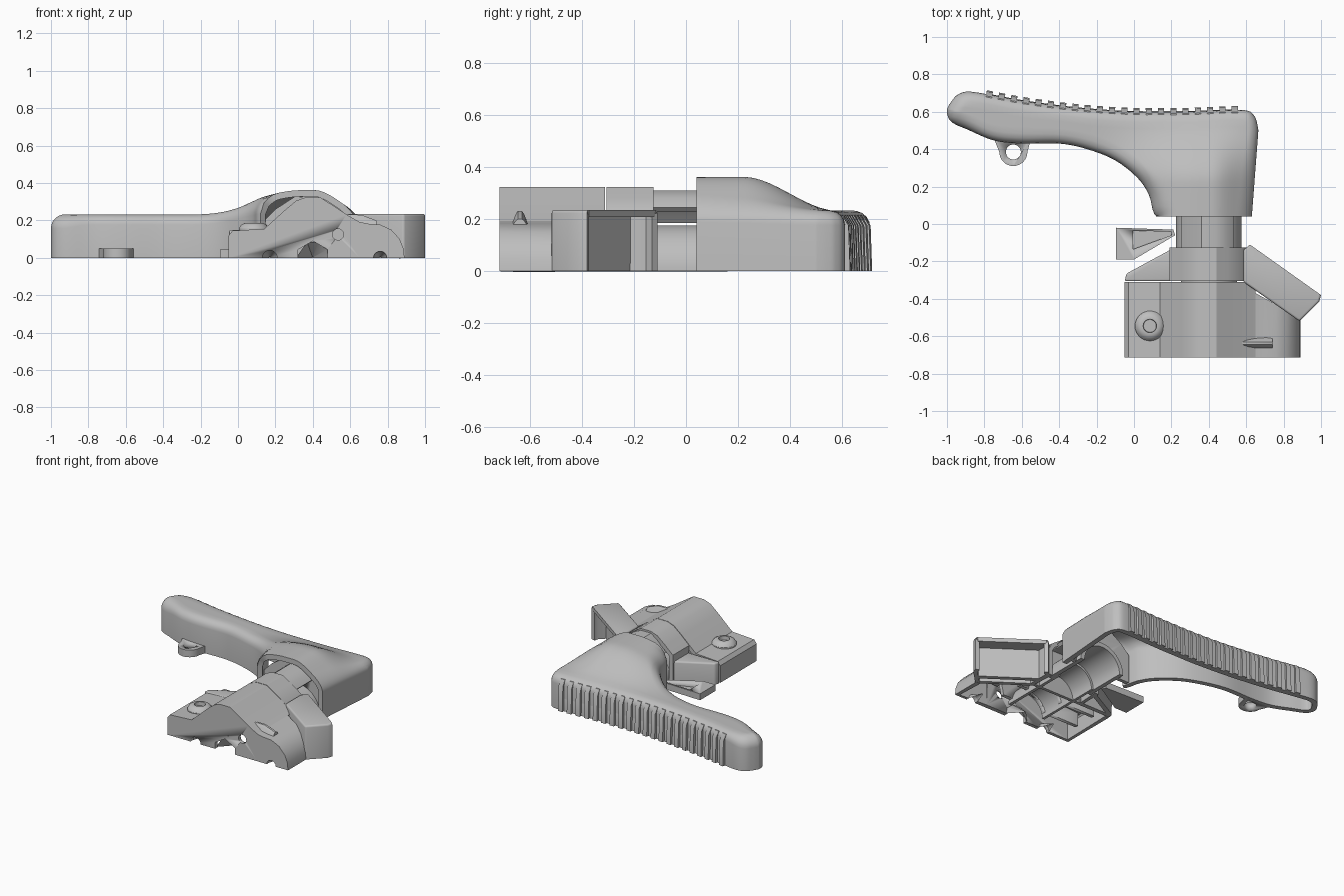
import bpy, bmesh, math
from mathutils import Vector
from mathutils.geometry import intersect_point_line

cube = bpy.data.objects.get("Cube")
if cube:
    bpy.data.objects.remove(cube)

grey = bpy.data.materials.new("plain grey")
grey.use_nodes = True
COLOUR = (0.52, 0.52, 0.52, 1)
grey.diffuse_color = COLOUR
for node in grey.node_tree.nodes:
    if node.type == 'BSDF_PRINCIPLED':
        node.inputs["Base Color"].default_value = COLOUR


def finish(name, bm, wall=0, bevel=0):
    """Turn a bmesh into an object, optionally bevelled and hollowed."""
    bmesh.ops.remove_doubles(bm, verts=bm.verts, dist=1e-5)
    bmesh.ops.recalc_face_normals(bm, faces=bm.faces)
    mesh = bpy.data.meshes.new(name)
    bm.to_mesh(mesh)
    bm.free()
    mesh.materials.append(grey)
    ob = bpy.data.objects.new(name, mesh)
    bpy.context.collection.objects.link(ob)
    if bevel:
        m = ob.modifiers.new("Round", 'BEVEL')
        m.width, m.segments, m.limit_method = bevel, 3, 'ANGLE'
    if wall:
        m = ob.modifiers.new("Wall", 'SOLIDIFY')
        m.thickness, m.offset = wall, -1
    bpy.context.view_layer.objects.active = ob
    bpy.ops.object.select_all(action='DESELECT')
    ob.select_set(True)
    for m in list(ob.modifiers):
        bpy.ops.object.modifier_apply(modifier=m.name)
    bpy.ops.object.shade_smooth_by_angle(angle=math.radians(32))
    return ob


def loft(name, sections, loop=True, caps=(True, True)):
    """Skin a row of matching cross-sections."""
    bm = bmesh.new()
    rows = [[bm.verts.new(p) for p in s] for s in sections]
    n = len(rows[0])
    for a, b in zip(rows, rows[1:]):
        for i in range(n if loop else n - 1):
            j = (i + 1) % n
            bm.faces.new((a[i], a[j], b[j], b[i]))
    for row, cap in zip((rows[0], rows[-1]), caps):
        if cap:
            bm.faces.new(row)
    return finish(name, bm)


def along_y(name, profile, y0, y1):
    return loft(name, [[(x, y, z) for x, z in profile] for y in (y0, y1)])


def shell(name, profile, y0, y1, front=False, slant=0.0, wall=0.03, bevel=0.0):
    """Hollow cover with an open underside; its rear edge may run at a slant."""
    bm = bmesh.new()
    rows = [[bm.verts.new((x, y0, z)) for x, z in profile],
            [bm.verts.new((x, y1 + slant * (x - profile[0][0]), z)) for x, z in profile]]
    for i in range(len(profile) - 1):
        bm.faces.new((rows[0][i], rows[0][i + 1], rows[1][i + 1], rows[1][i]))
    if front:
        bm.faces.new(rows[0] + [bm.verts.new((profile[k][0], y0, 0)) for k in (-1, 0)])
    return finish(name, bm, wall, bevel)


def tub(name, outline, height, skip=(), wall=0.03, bevel=0.02):
    """Upside-down tray: a top and side walls, without the skipped sides."""
    bm = bmesh.new()
    low = [bm.verts.new((x, y, 0)) for x, y in outline]
    top = [bm.verts.new((x, y, height)) for x, y in outline]
    bm.faces.new(top)
    for i in range(len(low)):
        j = (i + 1) % len(low)
        if i not in skip:
            bm.faces.new((low[i], low[j], top[j], top[i]))
    return finish(name, bm, wall, bevel)


def circle(cx, cy, r, n=32, start=0.0, turn=2 * math.pi):
    return [(cx + r * math.cos(start + turn * i / n), cy + r * math.sin(start + turn * i / n))
            for i in range(n)]


def cut(ob, cutter):
    m = ob.modifiers.new("Cut", 'BOOLEAN')
    m.object, m.operation, m.solver = cutter, 'DIFFERENCE', 'EXACT'
    bpy.context.view_layer.objects.active = ob
    bpy.ops.object.modifier_apply(modifier=m.name)
    bpy.data.objects.remove(cutter)


def flat(outline, z):
    return [(x, y, z) for x, y in outline]


def smooth(a, b, t):
    t = max(0, min(1, (t - a) / (b - a)))
    return t * t * (3 - 2 * t)


# Handle: front and back edge points of each station
STATIONS = [Vector(s) for s in (
    (-1, .59, -1, .615), (-.985, .555, -.98, .65), (-.95, .53, -.945, .69),
    (-.89, .505, -.89, .708), (-.75, .447, -.79, .695), (-.6, .43, -.6, .66),
    (-.4, .43, -.4, .632), (-.25, .4, -.25, .616), (-.1, .34, -.1, .605),
    (.02, .245, .03, .6), (.08, .155, .09, .6), (.12, .04, .14, .6),
    (.24, .04, .25, .6), (.36, .04, .36, .603), (.48, .04, .52, .61),
    (.55, .04, .61, .605), (.6, .04, .645, .575), (.62, .04, .658, .54), (.63, .04, .665, .5))]
path = []
for k in range(len(STATIONS) - 1):
    p0, p1 = STATIONS[max(k - 1, 0)], STATIONS[k]
    p2, p3 = STATIONS[k + 1], STATIONS[min(k + 2, len(STATIONS) - 1)]
    for i in range(5):
        t = i / 5
        q = (2 * p1 + (p2 - p0) * t + (2 * p0 - 5 * p1 + 4 * p2 - p3) * t * t
             + (3 * p1 - p0 - 3 * p2 + p3) * t ** 3) / 2
        q[1] = max(q[1], .04)
        path.append(q)
path.append(STATIONS[-1])
back_edge = [Vector((q[2], q[3])) for q in path]
front_edge = [Vector((q[0], q[1])) for q in path if q[1] > .0401]
rim = [Vector((.12, .04))] + front_edge[::-1] + back_edge + [Vector((.63, .04))]


def rim_distance(p):
    best = 9
    for a, b in zip(rim, rim[1:]):
        t = intersect_point_line(p, a, b)[1]
        best = min(best, (p - a.lerp(b, max(0, min(1, t)))).length)
    return best


def handle_point(x, y):
    rise_x = smooth(-.25, .34, x) * (1 - .95 * smooth(.41, .68, x))
    rise = rise_x * (1 - smooth(.22, .58, y))
    r = .055 + .045 * rise + .02 * smooth(-.8, -.95, x)
    d = min(rim_distance(Vector((x, y))), r)
    return (x, y, .232 + .13 * rise - r + math.sqrt(max(0, r * r - (r - d) ** 2)))


EDGE = (0, .004, .014, .03, .055, .09)
bm = bmesh.new()
rows = []
for q in path:
    f, b = Vector((q[0], q[1])), Vector((q[2], q[3]))
    length = (b - f).length
    e = [min(d / length, .4 * d / .09) for d in EDGE]
    ts = e + [e[-1] + (1 - 2 * e[-1]) * i / 12 for i in range(1, 12)] + [1 - d for d in e[::-1]]
    rows.append([bm.verts.new(handle_point(*f.lerp(b, t))) for t in ts])
for a, b in zip(rows, rows[1:]):
    for i in range(len(a) - 1):
        bm.faces.new((a[i], a[i + 1], b[i + 1], b[i]))
sides = [e for e in bm.edges if e.is_boundary and any(v.co.y > .0401 for v in e.verts)]
for v in bmesh.ops.extrude_edge_only(bm, edges=sides)["geom"]:
    if isinstance(v, bmesh.types.BMVert):
        v.co.z = 0
finish("handle_shell", bm, wall=.035)

# Ribbed grip strip swept along the back edge with even teeth
TEETH = 21
sections = []
for i in range(TEETH):
    for s, out in ((i, .02), (i + .5, .02), (i + .5, .003), (i + 1, .003)):
        x = -.79 + 1.345 * s / (TEETH - .5)
        a, b = next(ab for ab in zip(back_edge, back_edge[1:]) if ab[0].x <= x <= ab[1].x)
        p = a.lerp(b, (x - a.x) / (b.x - a.x))
        n = Vector((a.y - b.y, b.x - a.x)).normalized()
        sections.append([(p.x + n.x * o, p.y + n.y * o, z) for o, z in
                         ((-.02, 0), (out, 0), (out - .006, .175), (out - .03, .215), (-.035, .215))])
loft("grip_ribs", sections[:-2])

# Lanyard lug under the handle
lug = [(-.55, .46), (-.75, .46)] + circle(-.645, .385, .075, 16, math.pi, math.pi) + [(-.57, .385)]
lug_ob = loft("lanyard_lug", [flat(lug, 0), flat(lug, .05)])
hole = circle(-.645, .385, .04)
cut(lug_ob, loft("lug_hole", [flat(hole, -.1), flat(hole, .1)]))

# Neck tube, the arch above it, and the wall closing the handle's mouth
half = circle(.4, 0, .175, 32, math.pi, -math.pi) + [(.575, 0)]
shell("neck_tube", half, -.16, .16)
ARCH = [(.25, .2), (.3, .265), (.36, .31), (.44, .31), (.5, .28), (.535, .245)]
shell("neck_arch", ARCH, -.15, .09, wall=.025)
MOUTH = [(.14, 0), (.14, .2), (.2, .26), (.3, .325), (.43, .33), (.52, .28), (.6, .21), (.61, 0)]
mouth = along_y("neck_bulkhead", MOUTH, .09, .115)
cut(mouth, along_y("tube_gap", circle(.4, 0, .16), 0, .2))

# Main body cover in two halves
HUMP = [(.19, .2), (.25, .255), (.31, .305), (.36, .323), (.44, .323), (.5, .285)]
LEFT = [(-.05, 0), (-.05, .12), (-.03, .145), (.14, .155)] + HUMP + [(.58, .232), (.65, .192)]
RIGHT = [(.65, .192), (.7, .182), (.76, .178), (.82, .15), (.865, .1), (.885, .05), (.89, 0)]
main = shell("body_cover", LEFT, -.715, -.31, front=True)
side = shell("body_shoulder", RIGHT, -.715, -.37, front=True, slant=-.55)

# Front holes, each with a tapering socket behind it
for ob, x, z, r, n in ((main, .17, 0, .04, 24), (main, .4, 0, .09, 6),
                       (main, .535, .125, .03, 24), (side, .76, 0, .035, 24)):
    cut(ob, along_y("hole_cutter", circle(x, z, r, n, math.pi / 2), -.8, -.65))
    if z == 0:
        arc = circle(x, z, 1, n // 2, 0, math.pi) if n > 6 else circle(x, z, 1, 4, math.pi / 6, math.pi * 8 / 9)[:3]
        arc = [(x + 1, 0)] + arc[n > 6:] + [(x - 1, 0)]
        loft("socket", [[(x + (px - x) * k, y, pz * k) for px, pz in arc]
                        for k, y in ((r, -.69), (.005, -.6))], loop=False, caps=(False, False))

# Shoulder fin, falling towards the side
FIN = [(-.675, 0), (-.655, .8), (-.645, 1), (-.63, 1), (-.62, .8), (-.6, 0)]
loft("shoulder_fin", [[(x, y, .16 + h * k) for y, k in FIN] for x, h in ((.57, .072), (.66, .07), (.74, .04))])

# Collar and its sloping flange
shell("collar", [(.19, 0)] + HUMP + [(.58, .23), (.605, .18), (.605, 0)], -.306, -.125, front=True)
tub("collar_flange", [(-.05, -.306), (-.04, -.265), (.2, -.135), (.22, -.306)], .15, skip=(2,), bevel=.01)

# Angled side block, open at the rear, with its recessed back plate
tub("side_block", [(.62, -.11), (1, -.38), (.99, -.415), (.885, -.52),
                   (.585, -.31), (.585, -.14)], .235, skip=(0,), wall=.028, bevel=.012)
PLATE = [(.6, -.205), (.95, -.45), (.93, -.475), (.6, -.24)]
loft("block_back_plate", [flat(PLATE, 0), flat(PLATE, .21)])

# Small trigger wedge with a recessed triangle
wedge = [(-.095, -.02), (.21, -.03), (.22, -.06), (0, -.19), (-.095, -.19)]
trigger = loft("trigger_wedge", [flat(wedge, 0), flat(wedge, .045)])
pocket = [(-.005, -.035), (.2, -.042), (.2, -.06), (-.005, -.135)]
cut(trigger, loft("pocket_cutter", [flat(pocket, .02), flat(pocket, .1)]))

# Screw boss with a sunken centre
BOSS = [(.08, .14), (.08, .158), (.068, .176), (.05, .186), (.036, .186), (.034, .16)]
loft("screw_boss", [flat(circle(.085, -.545, r), z) for r, z in BOSS])

# Inner bulkheads and spindle housing
BULK = [(0, .03)] + [(max(x, 0), z - .02) for x, z in LEFT[2:]] + [(.62, .03)]
for i, y in enumerate((-.58, -.42)):
    ob = along_y("bulkhead_%d" % (i + 1), BULK, y, y + .025)
    cut(ob, along_y("spindle_gap", circle(.4, 0, .13), y - .1, y + .1))
shell("spindle_housing", circle(.4, 0, .15, 24, math.pi, -math.pi) + [(.55, 0)], -.59, -.1, wall=.02)
